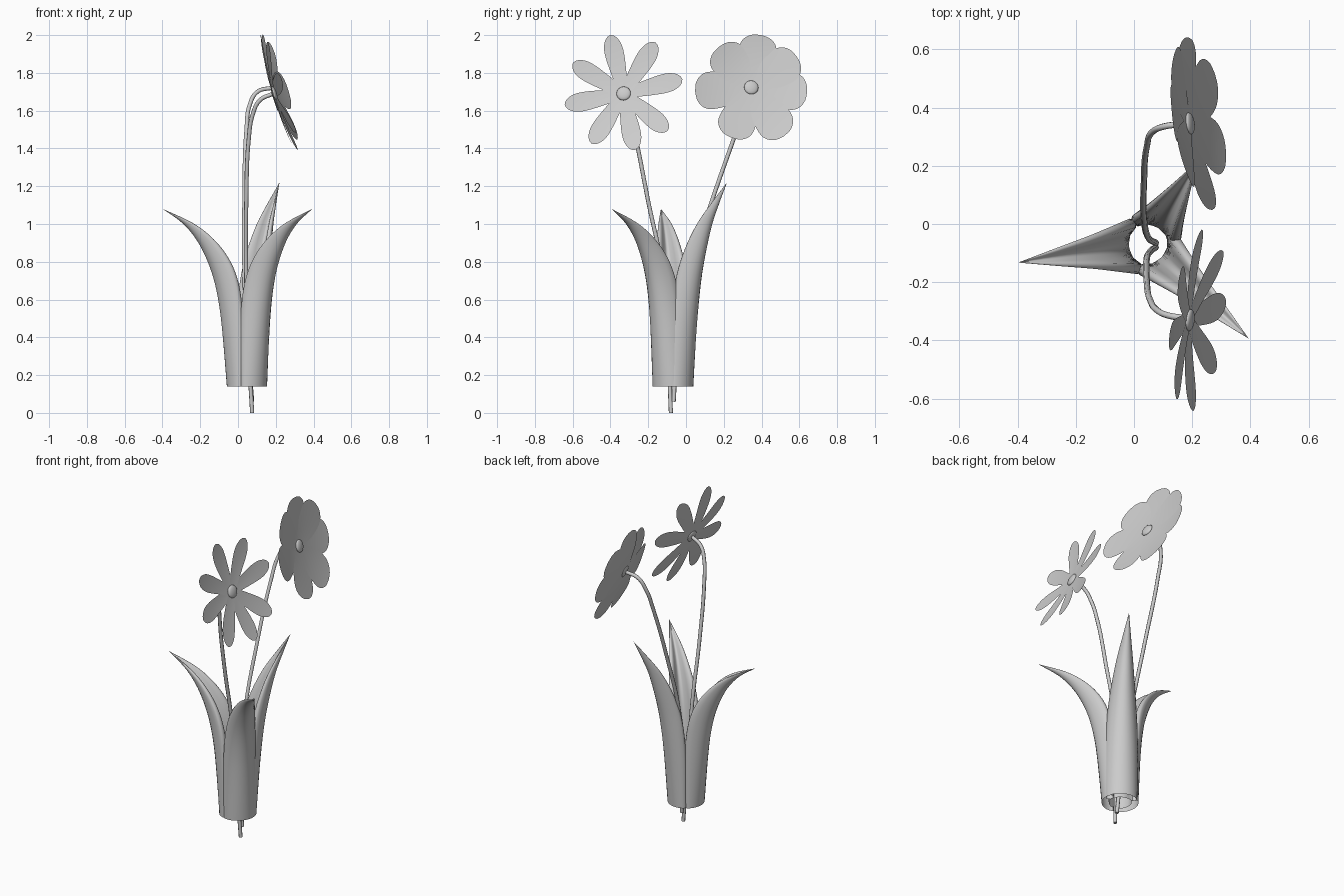
import bpy, bmesh, math
from mathutils import Vector

if "Cube" in bpy.data.objects:
    bpy.data.objects.remove(bpy.data.objects["Cube"])


def smooth_rows(rows, n):
    """Resample control rows with a Catmull-Rom spline, n steps per span."""
    out = []
    for i in range(len(rows) - 1):
        p0, p1 = rows[max(i - 1, 0)], rows[i]
        p2, p3 = rows[i + 1], rows[min(i + 2, len(rows) - 1)]
        for k in range(n):
            t = k / n
            out.append([0.5 * (2 * b + (c - a) * t + (2 * a - 5 * b + 4 * c - d) * t * t
                               + (3 * b - a - 3 * c + d) * t ** 3)
                        for a, b, c, d in zip(p0, p1, p2, p3)])
    out.append(list(rows[-1]))
    return out


def add_grid(bm, grid):
    """Skin a grid of points with quads."""
    vs = [[bm.verts.new(p) for p in row] for row in grid]
    for r0, r1 in zip(vs, vs[1:]):
        for j in range(len(r0) - 1):
            bm.faces.new((r0[j], r0[j + 1], r1[j + 1], r1[j]))


def finish(bm, name):
    bmesh.ops.remove_doubles(bm, verts=bm.verts, dist=1e-5)
    for f in bm.faces:
        f.smooth = True
    me = bpy.data.meshes.new(name)
    bm.to_mesh(me)
    bm.free()
    ob = bpy.data.objects.new(name, me)
    bpy.context.collection.objects.link(ob)
    return ob


# Leaves: blades with edges curled in towards a grooved inner face
# rows: radius of the spine, height, half width, trough depth
CX, CY = 0.047, -0.07
BOWED = [(.106, .14, .092, .055), (.130, .42, .096, .080), (.150, .58, .094, .092),
         (.178, .71, .088, .098), (.218, .82, .076, .094), (.272, .92, .057, .075),
         (.345, 1.005, .034, .045), (.450, 1.08, 0, 0)]
UPRIGHT = [(.108, .14, .092, .055), (.130, .42, .096, .074), (.150, .60, .092, .084),
           (.172, .74, .082, .086), (.202, .87, .067, .078), (.239, 1.0, .047, .056),
           (.285, 1.11, .024, .030), (.335, 1.22, 0, 0)]


def leaf(name, angle, rows, tip):
    th, spread = math.radians(angle), math.radians(70)
    d, s = Vector((math.cos(th), math.sin(th), 0)), Vector((-math.sin(th), math.cos(th), 0))
    grid = []
    for r, z, w, dep in smooth_rows(rows, 4):
        h = (z - .14) / (rows[-1][1] - .14)
        r *= 1 + (tip - 1) * max(0, h) ** 4
        # half section (inward, side): outer arc, curled edge, inner face
        half = [(dep * (1 - math.cos(spread * j / 6)) / (1 - math.cos(spread)),
                 w * math.sin(spread * j / 6) / math.sin(spread)) for j in range(7)]
        e = .22 * w
        groove = dep * (.25 + .5 * h)
        half += [(dep + .6 * e, .96 * w), (dep + e, .84 * w), (dep + .85 * e, .66 * w),
                 (dep - .3 * groove, .42 * w), (dep - .8 * groove, .18 * w), (dep - groove, 0)]
        section = [(a, -b) for a, b in reversed(half)] + half[1:]
        grid.append([Vector((CX, CY, z)) + d * (r - a) + s * b for a, b in section])
    bm = bmesh.new()
    add_grid(bm, grid)
    finish(bm, name)


leaf("left_leaf", 188, BOWED, 1.0)
leaf("front_leaf", 317, BOWED, 1.055)
leaf("back_leaf", 59, UPRIGHT, 1.0)


# Stems: round bevelled curves that bend forward into the flowers
def stem(name, pts):
    cu = bpy.data.curves.new(name, 'CURVE')
    cu.dimensions = '3D'
    cu.bevel_depth, cu.bevel_resolution = 0.011, 2
    cu.resolution_u, cu.use_fill_caps = 8, True
    sp = cu.splines.new('BEZIER')
    sp.bezier_points.add(len(pts) - 1)
    for bp, p in zip(sp.bezier_points, pts):
        bp.co = p
        bp.handle_left_type = bp.handle_right_type = 'AUTO'
    bpy.context.collection.objects.link(bpy.data.objects.new(name, cu))


stem("daisy_stem", [(.075, -.08, 0), (.055, -.095, .35), (.043, -.125, .75), (.044, -.20, 1.12),
                    (.057, -.265, 1.45), (.078, -.295, 1.58), (.116, -.314, 1.655), (.185, -.325, 1.69)])
stem("round_flower_stem", [(.075, -.065, .06), (.048, -.045, .4), (.034, .02, .75), (.034, .14, 1.13),
                           (.045, .27, 1.50), (.062, .315, 1.63), (.103, .335, 1.70), (.185, .345, 1.722)])


# Flowers: petals laid out in the tilted plane x = cx + b*dy + c*dz, slightly cupped
def flower(name, centre, b, c, angles, lengths, widths):
    cx, cy, cz = centre
    bm = bmesh.new()
    prof = smooth_rows(widths, 3)
    for i, (ang, length) in enumerate(zip(angles, lengths)):
        th = math.radians(ang)
        grid = []
        for t, w in prof:
            row = []
            for j in range(-3, 4):
                u, v = t * length, max(w, 0) * j / 3
                dy = u * math.cos(th) - v * math.sin(th)
                dz = u * math.sin(th) + v * math.cos(th)
                lift = .033 * t * t + .002 * (i % 2) + .006 * (j / 3) ** 2 * t * (1 - t)
                row.append((cx + b * dy + c * dz + lift, cy + dy, cz + dz))
            grid.append(row)
        add_grid(bm, grid)
    finish(bm, name + "_petals")
    # Domed flower centre
    n = Vector((1, -b, -c)).normalized()
    bm = bmesh.new()
    bmesh.ops.create_uvsphere(bm, u_segments=20, v_segments=10, radius=1)
    bmesh.ops.scale(bm, vec=(.038, .038, .013), verts=bm.verts)
    hub = finish(bm, name + "_centre")
    hub.rotation_euler = n.to_track_quat('Z', 'Y').to_euler()
    hub.location = Vector(centre) + n * .004


flower("daisy", (.188, -.33, 1.69), .11, -.30,
       (103, 58, 14, -40, -79, -123, -169, 149),
       (.318, .319, .320, .305, .304, .314, .318, .314),
       [(0, .02), (.2, .033), (.45, .044), (.65, .050), (.8, .048), (.91, .036), (.975, .019), (1, 0)])
flower("round_flower", (.188, .345, 1.722), -.14, -.305,
       (184, 129, 80, 34, -5, -56, -112),
       (.297, .275, .283, .292, .297, .310, .285),
       [(0, .025), (.2, .052), (.45, .086), (.65, .098), (.8, .096), (.91, .076), (.98, .042), (1, 0)])
